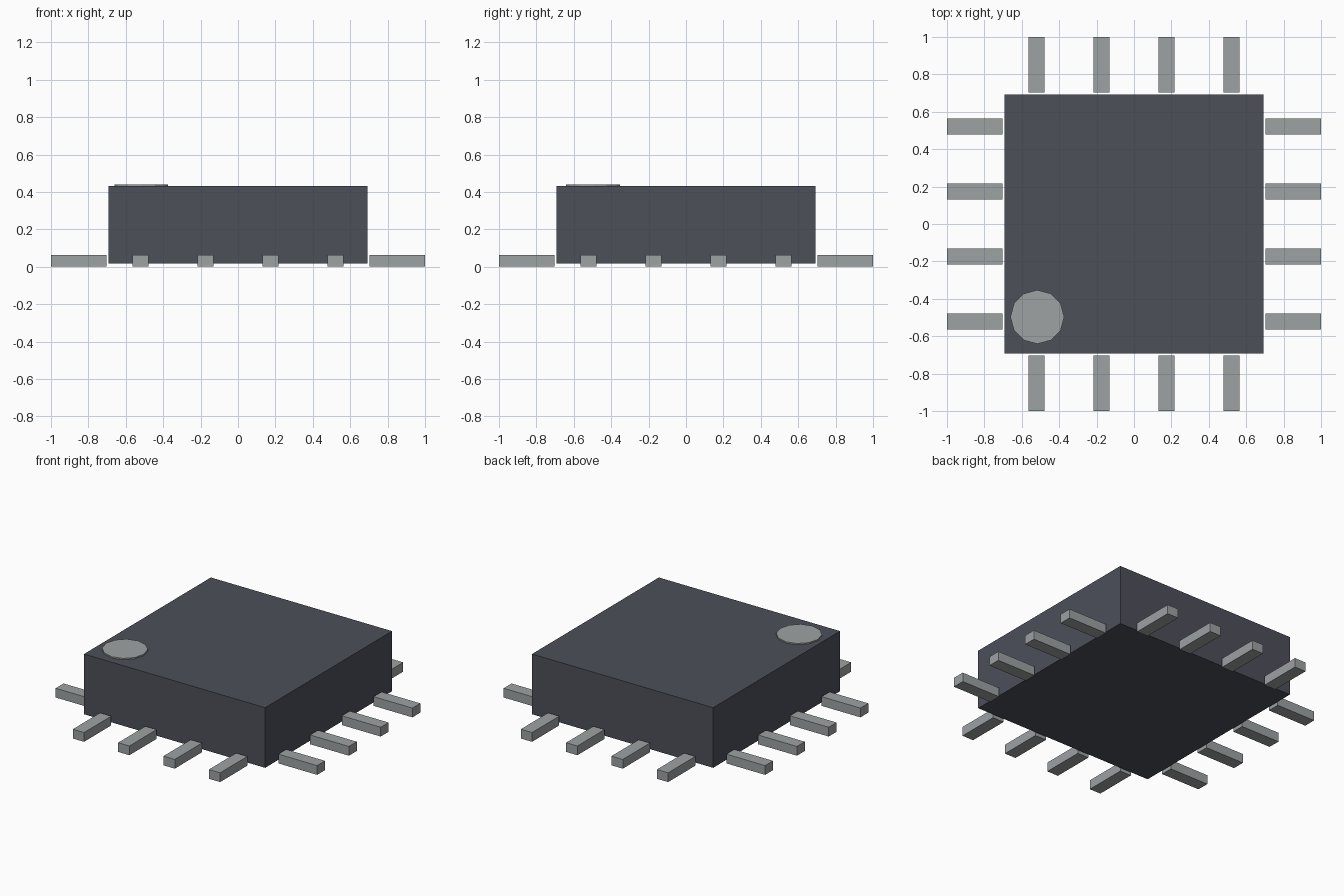
import bpy
from math import cos, sin, pi
from mathutils import Vector

default = bpy.data.objects.get("Cube")
if default:
    bpy.data.objects.remove(default, do_unlink=True)


def make_material(name, rgb):
    mat = bpy.data.materials.new(name)
    mat.use_nodes = True
    color = (*rgb, 1.0)
    mat.diffuse_color = color
    mat.node_tree.nodes["Principled BSDF"].inputs["Base Color"].default_value = color
    return mat


dark_grey = make_material("dark slate grey", (0.075, 0.08, 0.102))
metal_grey = make_material("light metal grey", (0.34, 0.36, 0.37))


def box(name, center, size, mat):
    bpy.ops.mesh.primitive_cube_add(size=1, location=center)
    obj = bpy.context.object
    obj.name = name
    obj.scale = size
    bpy.ops.object.transform_apply(location=False, rotation=False, scale=True)
    obj.data.materials.append(mat)
    return obj


# Package body, raised slightly off the ground
BODY_WIDTH, BODY_BOTTOM, BODY_TOP = 1.386, 0.016, 0.432
box("package_body", (0, 0, (BODY_BOTTOM + BODY_TOP) / 2),
    (BODY_WIDTH, BODY_WIDTH, BODY_TOP - BODY_BOTTOM), dark_grey)

# Four contact pins along each side, separated from the body by a thin gap
PIN_START, PIN_END, PIN_WIDTH, PIN_HEIGHT, PITCH = 0.703, 1.0, 0.086, 0.064, 0.347
PIN_LENGTH = PIN_END - PIN_START
for side, name in enumerate(("left", "back", "right", "front")):
    angle = side * pi / 2
    out = Vector((round(cos(angle)), round(sin(angle)), 0))
    along = Vector((-out.y, out.x, 0))
    for i in range(4):
        pos = out * (PIN_START + PIN_END) / 2 + along * (i - 1.5) * PITCH
        pos.z = PIN_HEIGHT / 2
        size = [PIN_LENGTH if abs(axis) else PIN_WIDTH for axis in out.xy]
        box(f"{name}_pin_{i + 1}", pos, (*size, PIN_HEIGHT), metal_grey)

# Orientation dot on the top face
DOT_HEIGHT = 0.009
bpy.ops.mesh.primitive_cylinder_add(
    vertices=12, radius=0.144, depth=DOT_HEIGHT,
    location=(-0.517, -0.497, BODY_TOP + DOT_HEIGHT / 2))
dot = bpy.context.object
dot.name = "orientation_dot"
dot.data.materials.append(metal_grey)
